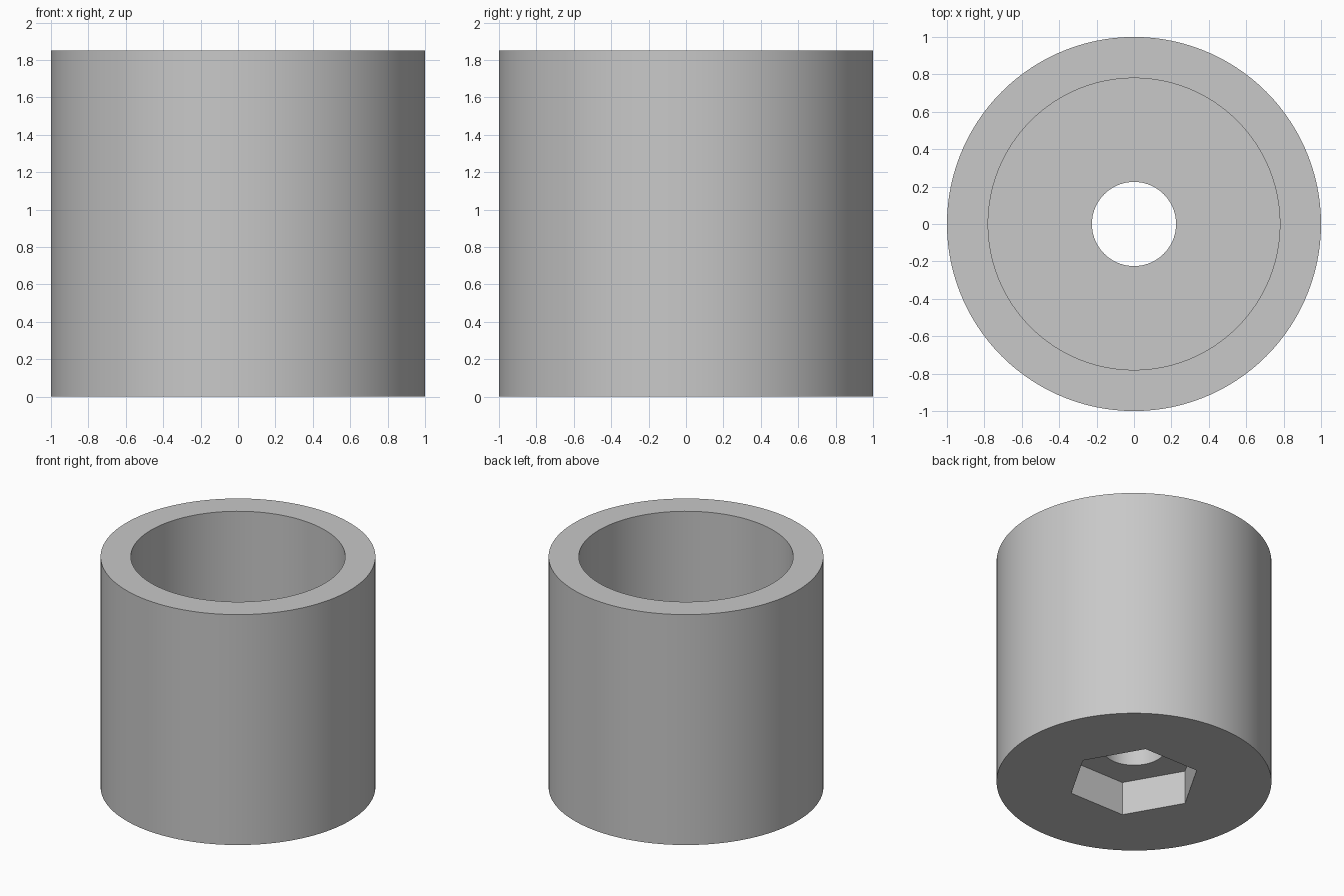
import bpy
import bmesh
import math

SEGMENTS = 120   # divisible by six, so the nut pocket gets true corners
HEIGHT = 1.85
OUTER, BORE, HOLE = 1.0, 0.78, 0.225
HEX_CORNER, HEX_DEPTH = 0.485, 0.27
FLOOR_TOP = 0.5

cube = bpy.data.objects.get("Cube")
if cube:
    bpy.data.objects.remove(cube, do_unlink=True)


def make_material(name, color):
    mat = bpy.data.materials.new(name)
    mat.use_nodes = True
    mat.diffuse_color = color
    mat.node_tree.nodes["Principled BSDF"].inputs["Base Color"].default_value = color
    return mat


def circle(radius):
    return lambda angle: radius


def hexagon(corner):
    """Radius of a hexagon outline with corners on the x axis."""
    sector = math.pi / 3
    apothem = corner * math.cos(sector / 2)
    return lambda angle: apothem / math.cos(angle % sector - sector / 2)


def loft_closed(name, rings, mat):
    """Join consecutive outlines, and the last back to the first."""
    bm = bmesh.new()
    loops = []
    for outline, z in rings:
        loop = []
        for i in range(SEGMENTS):
            a = math.tau * i / SEGMENTS
            r = outline(a)
            loop.append(bm.verts.new((r * math.cos(a), r * math.sin(a), z)))
        loops.append(loop)
    for low, high in zip(loops, loops[1:] + loops[:1]):
        for i in range(SEGMENTS):
            j = (i + 1) % SEGMENTS
            bm.faces.new((low[i], low[j], high[j], high[i]))
    bmesh.ops.recalc_face_normals(bm, faces=bm.faces[:])
    mesh = bpy.data.meshes.new(name)
    bm.to_mesh(mesh)
    bm.free()
    mesh.materials.append(mat)
    obj = bpy.data.objects.new(name, mesh)
    bpy.context.collection.objects.link(obj)
    return obj


grey = make_material("light_grey", (0.58, 0.58, 0.58, 1.0))

# Cup body: outer wall, rim, bore, floor, bolt hole and nut pocket
cup = loft_closed("socket_cup", [
    (circle(OUTER), 0),
    (circle(OUTER), HEIGHT),
    (circle(BORE), HEIGHT),
    (circle(BORE), FLOOR_TOP),
    (circle(HOLE), FLOOR_TOP),
    (circle(HOLE), HEX_DEPTH),
    (hexagon(HEX_CORNER), HEX_DEPTH),
    (hexagon(HEX_CORNER), 0),
], grey)

bpy.ops.object.select_all(action='DESELECT')
cup.select_set(True)
bpy.context.view_layer.objects.active = cup
bpy.ops.object.shade_smooth_by_angle(angle=math.radians(30))
